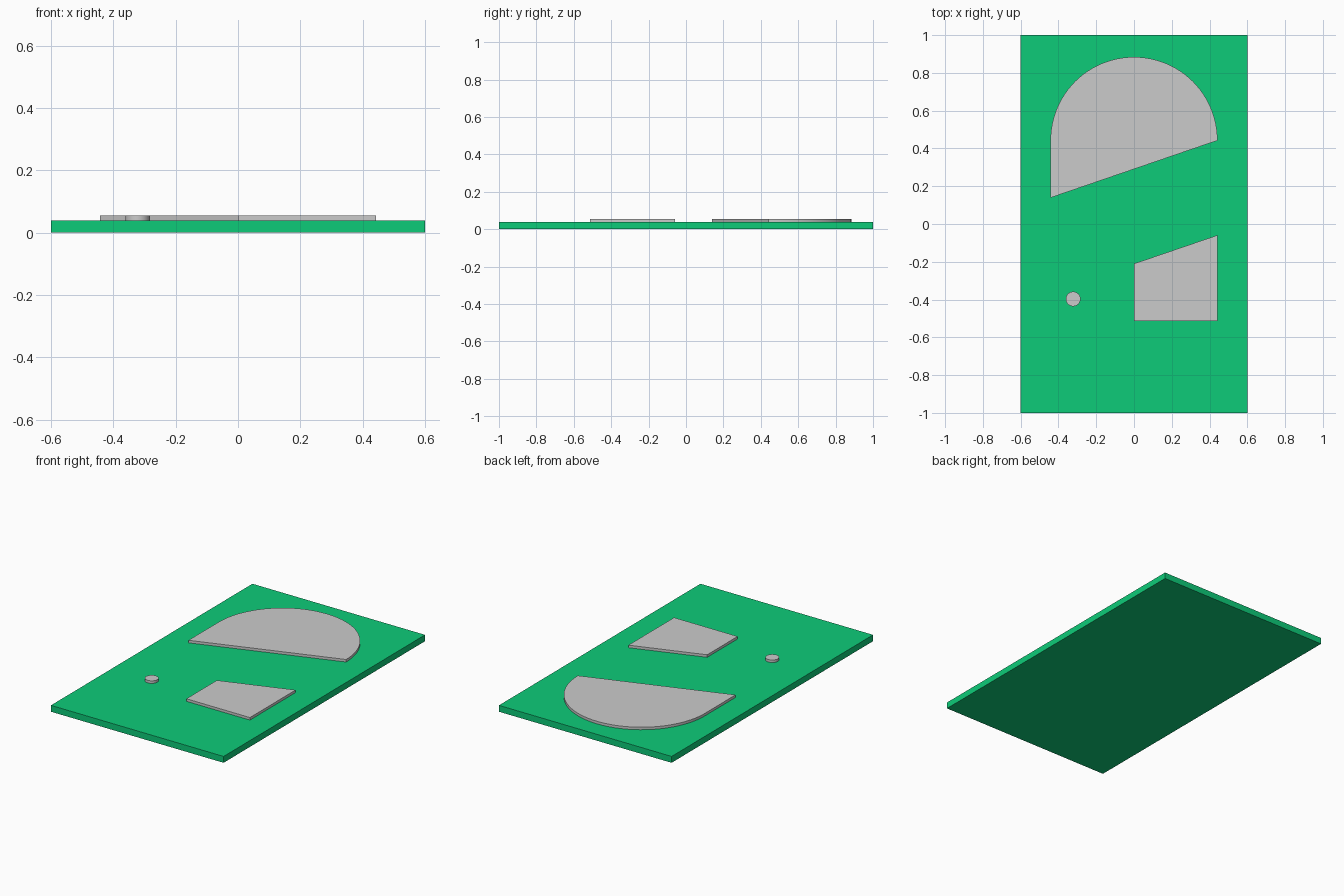
import bpy, bmesh, math

if "Cube" in bpy.data.objects:
    bpy.data.objects.remove(bpy.data.objects["Cube"])

BOARD_TOP = 0.04
RELIEF_TOP = 0.056


def extrude_outline(name, points, z0, z1):
    """Solid plate from a counter-clockwise outline."""
    bm = bmesh.new()
    base = bm.faces.new([bm.verts.new((x, y, z0)) for x, y in points])
    ext = bmesh.ops.extrude_face_region(bm, geom=[base], use_keep_orig=True)
    for v in ext["geom"]:
        if isinstance(v, bmesh.types.BMVert):
            v.co.z = z1
    bmesh.ops.recalc_face_normals(bm, faces=bm.faces)
    mesh = bpy.data.meshes.new(name)
    bm.to_mesh(mesh)
    bm.free()
    obj = bpy.data.objects.new(name, mesh)
    bpy.context.collection.objects.link(obj)
    return obj


def arc(cx, cy, r, start, end, steps):
    return [(cx + r * math.cos(math.radians(start + (end - start) * i / steps)),
             cy + r * math.sin(math.radians(start + (end - start) * i / steps)))
            for i in range(steps + 1)]


def smooth(obj):
    bpy.ops.object.select_all(action='DESELECT')
    obj.select_set(True)
    bpy.context.view_layer.objects.active = obj
    bpy.ops.object.shade_smooth_by_angle(angle=math.radians(30))


# Green backing board
green = bpy.data.materials.new("green")
green.diffuse_color = (0.004, 0.60, 0.19, 1)
green.use_nodes = True
green.node_tree.nodes["Principled BSDF"].inputs["Base Color"].default_value = green.diffuse_color
board = extrude_outline("board", [(-0.6, -1), (0.6, -1), (0.6, 1), (-0.6, 1)],
                        0, BOARD_TOP)
board.data.materials.append(green)

# Upper raised plate: half-round top, slanted bottom edge
R = 0.442
upper = extrude_outline("upper_arch_plate", arc(0, R, R, 0, 180, 48) + [(-R, 0.139)],
                        BOARD_TOP, RELIEF_TOP)
smooth(upper)

# Lower raised plate: slanted top edge, square bottom
extrude_outline("lower_plate", [(0, -0.513), (R, -0.513), (R, -0.059), (0, -0.21)],
                BOARD_TOP, RELIEF_TOP)

# Small round stud
stud = extrude_outline("round_stud", arc(-0.322, -0.397, 0.039, 0, 360, 32)[:-1],
                       BOARD_TOP, RELIEF_TOP)
smooth(stud)
